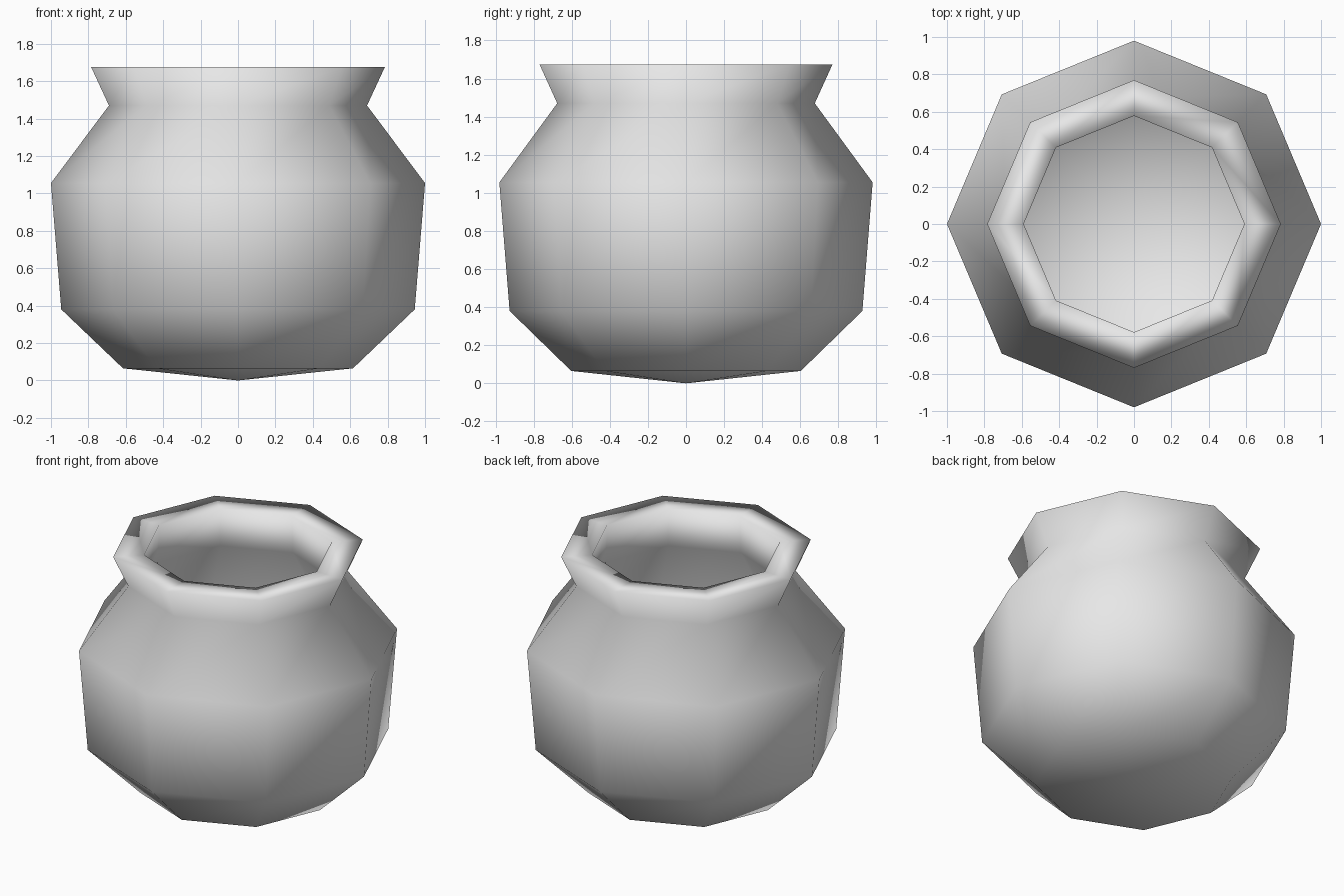
import bpy
import bmesh
from math import cos, sin, tau

cube = bpy.data.objects.get("Cube")
if cube:
    bpy.data.objects.remove(cube, do_unlink=True)

SIDES = 8
DEPTH_SCALE = 0.98

# Radius and height, from the underside tip, up the outside, over the rim
# and down the inside to the middle of the floor
OUTSIDE = [(0.615, 0.065), (0.945, 0.38), (1.0, 1.055), (0.69, 1.47), (0.785, 1.675)]
INSIDE = [(0.59, 1.675), (0.60, 1.42), (0.85, 1.03), (0.80, 0.45), (0.62, 0.2)]
UNDERSIDE_Z, FLOOR_Z = 0.0, 0.17


def make_material(name, color):
    mat = bpy.data.materials.new(name)
    mat.use_nodes = True
    mat.diffuse_color = color
    mat.node_tree.nodes["Principled BSDF"].inputs["Base Color"].default_value = color
    return mat


def add_ring(bm, radius, z):
    angles = [tau * i / SIDES for i in range(SIDES)]
    return [bm.verts.new((radius * cos(a), radius * DEPTH_SCALE * sin(a), z)) for a in angles]


def add_cap(bm, ring, z):
    tip = bm.verts.new((0, 0, z))
    for i in range(SIDES):
        bm.faces.new((ring[i], ring[(i + 1) % SIDES], tip))


# Pot: one closed shell of eight-sided rings
bm = bmesh.new()
rings = [add_ring(bm, r, z) for r, z in OUTSIDE + INSIDE]
for low, high in zip(rings, rings[1:]):
    for i in range(SIDES):
        j = (i + 1) % SIDES
        bm.faces.new((low[i], low[j], high[j], high[i]))
add_cap(bm, rings[0], UNDERSIDE_Z)
add_cap(bm, rings[-1], FLOOR_Z)
bmesh.ops.recalc_face_normals(bm, faces=bm.faces)
for face in bm.faces:
    face.smooth = True

mesh = bpy.data.meshes.new("pot")
bm.to_mesh(mesh)
bm.free()
mesh.materials.append(make_material("light grey clay", (0.8, 0.8, 0.8, 1)))
pot = bpy.data.objects.new("pot", mesh)
bpy.context.collection.objects.link(pot)
